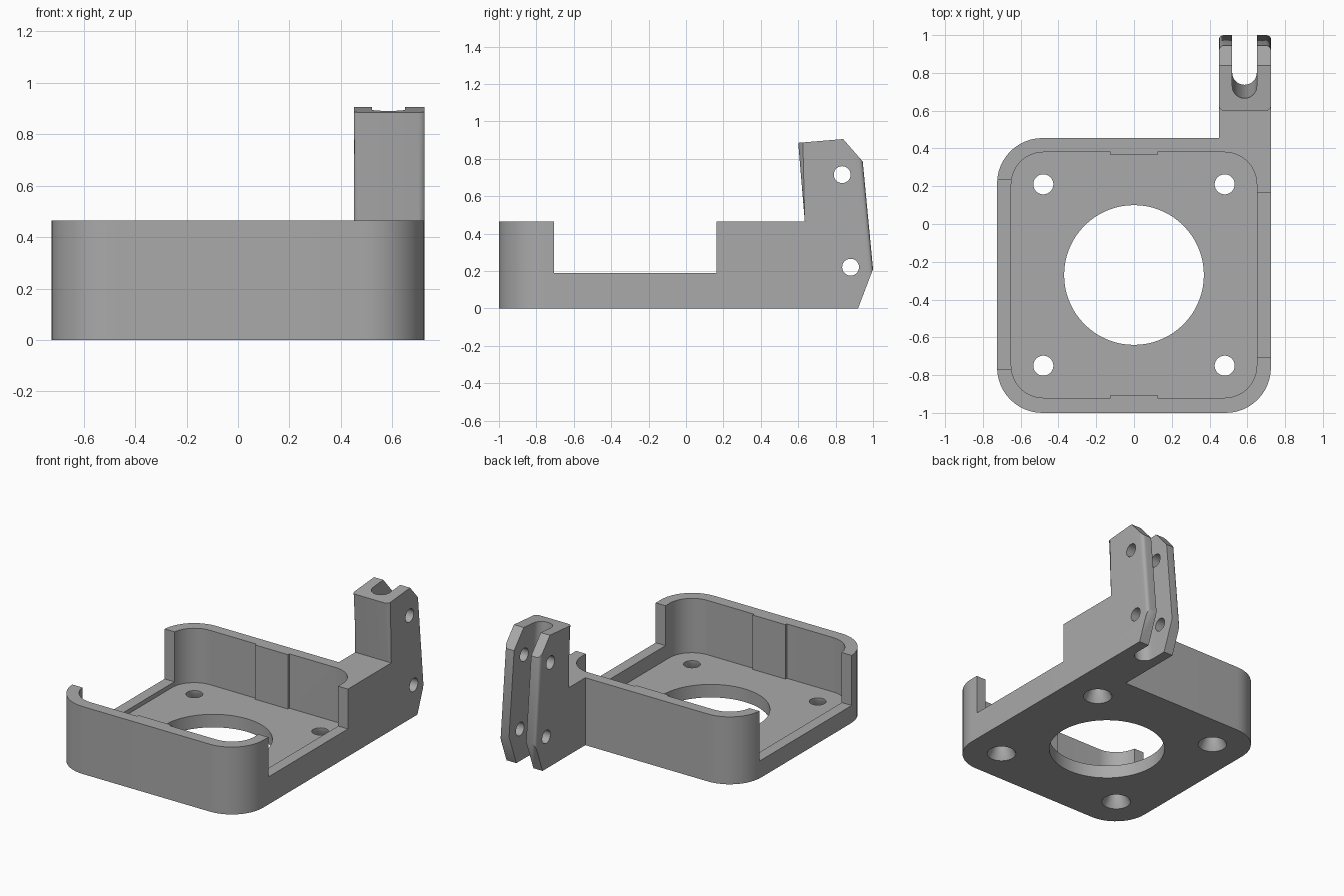
import bpy, bmesh, math
from mathutils import Vector, Matrix

old = bpy.data.objects.get("Cube")
if old:
    bpy.data.objects.remove(old)

grey = bpy.data.materials.new("plain grey")
grey.use_nodes = True
COLOUR = (0.4, 0.4, 0.4, 1)
grey.diffuse_color = COLOUR
grey.node_tree.nodes["Principled BSDF"].inputs["Base Color"].default_value = COLOUR


def to_object(bm, name):
    bmesh.ops.recalc_face_normals(bm, faces=bm.faces)
    mesh = bpy.data.meshes.new(name)
    bm.to_mesh(mesh)
    bm.free()
    obj = bpy.data.objects.new(name, mesh)
    bpy.context.collection.objects.link(obj)
    mesh.materials.append(grey)
    return obj


def prism(points, offset):
    """Extrude a closed outline of 3D points by an offset."""
    bm = bmesh.new()
    face = bm.faces.new([bm.verts.new(p) for p in points])
    out = bmesh.ops.extrude_face_region(bm, geom=[face], use_keep_orig=True)
    bmesh.ops.translate(bm, vec=offset, verts=[v for v in out["geom"] if isinstance(v, bmesh.types.BMVert)])
    return bm


def rounded_block(name, x, y0, y1, z0, z1, radius, steps=12):
    cx, cy, hx, hy = 0, (y0 + y1) / 2, x - radius, (y1 - y0) / 2 - radius
    points = []
    for q, (sx, sy) in enumerate([(1, 1), (-1, 1), (-1, -1), (1, -1)]):
        for i in range(steps + 1):
            a = (q + i / steps) * math.pi / 2
            points.append((cx + sx * hx + radius * math.cos(a), cy + sy * hy + radius * math.sin(a), z0))
    return to_object(prism(points, (0, 0, z1 - z0)), name)


def box(name, lo, hi):
    lo, hi = Vector(lo), Vector(hi)
    bm = bmesh.new()
    bmesh.ops.create_cube(bm, size=1)
    bmesh.ops.scale(bm, vec=hi - lo, verts=bm.verts)
    bmesh.ops.translate(bm, vec=(lo + hi) / 2, verts=bm.verts)
    return to_object(bm, name)


def rod(name, start, end, r1, r2=None, sides=40):
    start, end = Vector(start), Vector(end)
    axis = end - start
    bm = bmesh.new()
    bmesh.ops.create_cone(bm, cap_ends=True, segments=sides, radius1=r1, radius2=r2 or r1, depth=axis.length)
    turn = axis.to_track_quat("Z", "Y").to_matrix().to_4x4()
    bmesh.ops.transform(bm, matrix=Matrix.Translation((start + end) / 2) @ turn, verts=bm.verts)
    return to_object(bm, name)


def combine(target, tool, operation="DIFFERENCE"):
    mod = target.modifiers.new("combine", "BOOLEAN")
    mod.operation, mod.object, mod.solver = operation, tool, "EXACT"
    bpy.context.view_layer.update()
    result = bpy.data.meshes.new_from_object(target.evaluated_get(bpy.context.evaluated_depsgraph_get()))
    target.modifiers.clear()
    target.data = result
    bpy.data.objects.remove(tool)


# Tray block
tray = rounded_block("mounting_tray", 0.725, -1, 0.455, 0, 0.465, 0.24)

# Leaning arm with its foot running along the tray side
LEFT, RIGHT = 0.45, 0.725
profile = [(0.2, 0), (0.92, 0), (1, 0.21), (0.945, 0.785), (0.84, 0.905), (0.6, 0.885), (0.635, 0.465), (0.2, 0.465)]
bm = prism([(LEFT, y, z) for y, z in profile], (RIGHT - LEFT, 0, 0))
rounded = []
for e in bm.edges:
    a, b = (v.co for v in e.verts)
    upright = abs(a.x - b.x) < 0.01 and abs(a.z - b.z) > 0.4
    if upright and min(a.y, b.y) > 0.5:
        rounded.append(e)
bmesh.ops.bevel(bm, geom=rounded, offset=0.025, segments=4, profile=0.5, affect="EDGES")
combine(tray, to_object(bm, "arm"), "UNION")

# Cavity and the side openings
FLOOR = 0.09
combine(tray, rounded_block("cavity", 0.65, -0.92, 0.38, FLOOR, 0.6, 0.17))
combine(tray, box("left_opening", (0.6, -0.705, 0.19), (0.8, 0.163, 0.6)))
combine(tray, box("right_opening", (-0.8, -0.77, 0.12), (-0.6, 0.235, 0.6)))

# Raised pads on the front and back inner walls
for y0, y1 in ((-0.95, -0.905), (0.365, 0.41)):
    combine(tray, box("pad", (-0.125, y0, 0.05), (0.125, y1, 0.465)), "UNION")

# Central opening and four countersunk screw holes
combine(tray, rod("centre_hole", (0, -0.27, -0.1), (0, -0.27, 0.2), 0.37, sides=64))
for x in (-0.48, 0.48):
    for y in (-0.75, 0.21):
        combine(tray, rod("screw_hole", (x, y, -0.1), (x, y, 0.2), 0.053))
        combine(tray, rod("countersink", (x, y, -0.02), (x, y, 0.07), 0.103, 0.053))

# Leaning round-ended slot through the arm
MID, R = 0.585, 0.065
outline = [(MID + R, 1.4, -0.1), (MID - R, 1.4, -0.1)]
for i in range(17):
    a = math.pi * (1 + i / 16)
    outline.append((MID + R * math.cos(a), 0.81 + R * math.sin(a), -0.1))
combine(tray, to_object(prism(outline, (0, -0.088, 1.1)), "slot"))

# Cross pin holes
for y, z in ((0.835, 0.715), (0.88, 0.22)):
    combine(tray, rod("pin_hole", (0.3, y, z), (0.9, y, z), 0.045))

# Smooth curved walls, crisp edges
bpy.ops.object.select_all(action="DESELECT")
tray.select_set(True)
bpy.context.view_layer.objects.active = tray
bpy.ops.object.shade_smooth_by_angle(angle=math.radians(30))
